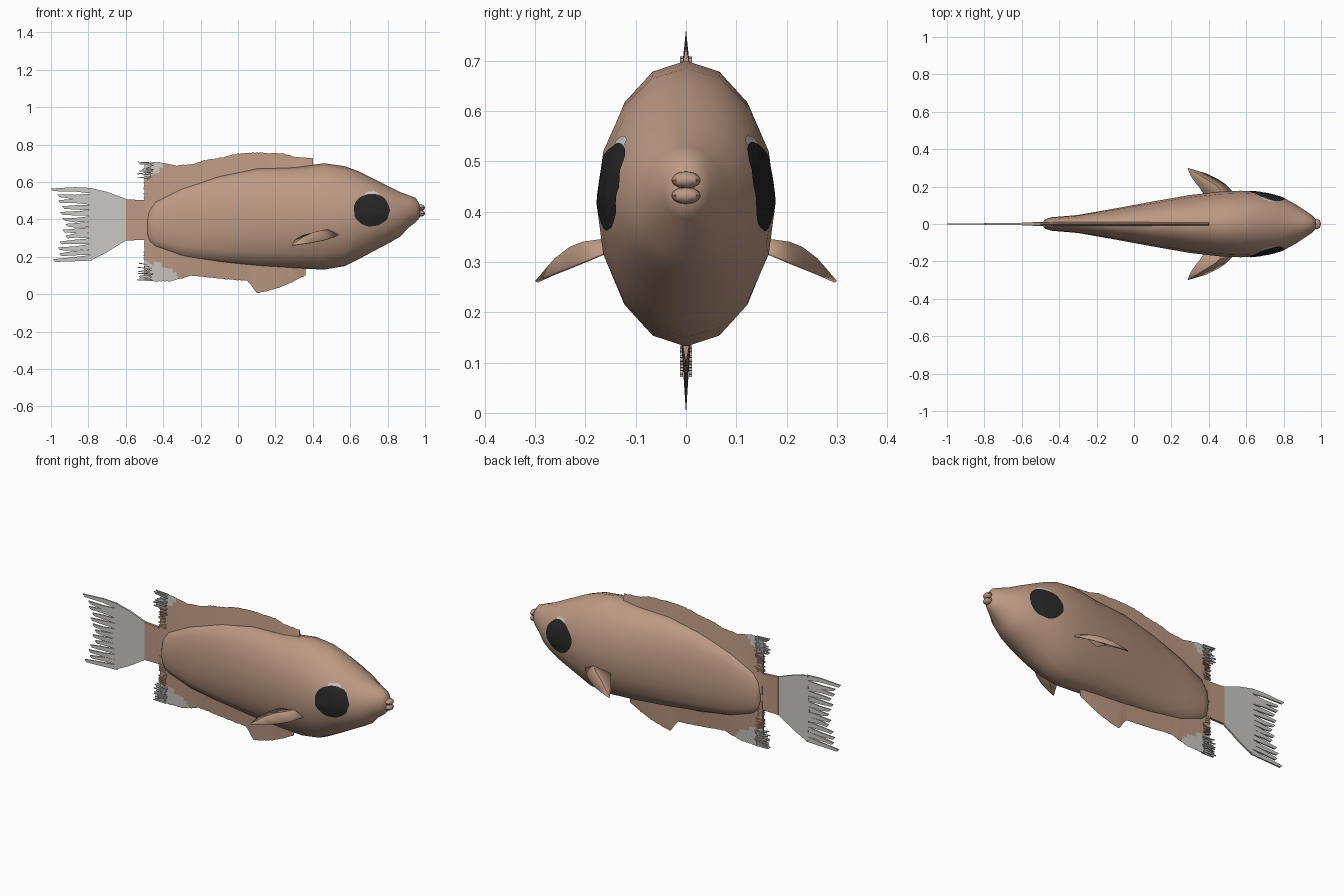
import bpy, bmesh, math, random
from mathutils import Vector
from mathutils.bvhtree import BVHTree

random.seed(4)
if "Cube" in bpy.data.objects:
    bpy.data.objects.remove(bpy.data.objects["Cube"])


def material(name, color):
    mat = bpy.data.materials.new(name)
    mat.use_nodes = True
    mat.diffuse_color = (*color, 1)
    mat.node_tree.nodes["Principled BSDF"].inputs["Base Color"].default_value = (*color, 1)
    return mat


SKIN = material("tan skin", (0.51, 0.32, 0.23))
GREY = material("pale grey fin", (0.59, 0.58, 0.56))
DARK = material("black eye", (0.02, 0.02, 0.02))
SHINE = material("eye shine", (0.62, 0.61, 0.6))


def finish(name, bm, mats, smooth=None):
    """Turn a bmesh into an object, with optional smoothing angle."""
    bmesh.ops.recalc_face_normals(bm, faces=bm.faces)
    mesh = bpy.data.meshes.new(name)
    bm.to_mesh(mesh)
    bm.free()
    for mat in mats:
        mesh.materials.append(mat)
    obj = bpy.data.objects.new(name, mesh)
    bpy.context.collection.objects.link(obj)
    if smooth:
        bpy.ops.object.select_all(action="DESELECT")
        obj.select_set(True)
        bpy.context.view_layer.objects.active = obj
        bpy.ops.object.shade_smooth_by_angle(angle=math.radians(smooth))
    return obj


def lerp_table(table, x, col):
    """Read one column of a table sorted by its first column."""
    if x <= table[0][0]:
        return table[0][col]
    for a, b in zip(table, table[1:]):
        if x <= b[0]:
            return a[col] + (b[col] - a[col]) * (x - a[0]) / (b[0] - a[0])
    return table[-1][col]


def bridge(bm, rows, closed=False):
    """Skin neighbouring rows of vertices with quads."""
    for a, b in zip(rows, rows[1:]):
        n = len(a)
        for i in range(n if closed else n - 1):
            j = (i + 1) % n
            bm.faces.new((a[i], a[j], b[j], b[i]))


# Body: 16-sided rings; x, bottom, top, half width
BODY = [(-.485, .31, .41, .014), (-.475, .28, .45, .026), (-.44, .25, .50, .036),
        (-.3, .2, .57, .048), (-.1, .17, .635, .083), (.1, .15, .675, .12),
        (.3, .138, .68, .155), (.46, .132, .70, .173), (.57, .15, .685, .178),
        (.65, .19, .655, .173), (.73, .233, .615, .16), (.81, .275, .575, .135),
        (.87, .31, .545, .102), (.91, .355, .53, .075), (.95, .385, .515, .048),
        (.972, .41, .48, .026)]
bm = bmesh.new()
rings = []
for x, low, high, wide in BODY:
    ring = []
    for i in range(16):
        a = i * math.tau / 16
        ring.append(bm.verts.new((x, wide * math.sin(a),
                                  (low + high) / 2 + (high - low) / 2 * math.cos(a))))
    rings.append(ring)
bridge(bm, rings, closed=True)
bm.faces.new(rings[0])
bm.faces.new(rings[-1])
bmesh.ops.recalc_face_normals(bm, faces=bm.faces)
surface = BVHTree.FromBMesh(bm)
finish("body", bm, [SKIN], 60)


# Eyes: discs laid onto the body surface
def skin_disc(name, side, cx, cz, rx, rz, mat, lift, wobble):
    bm = bmesh.new()

    def on_skin(x, z):
        hit = surface.ray_cast(Vector((x, side, z)), Vector((0, -side, 0)))[0]
        return bm.verts.new((x, hit.y + side * lift, z))

    steps = 32
    rim = [1 + random.uniform(-wobble, wobble) for _ in range(steps)]
    rows = []
    for r in (.25, .5, .75, 1):
        rows.append([on_skin(cx + rx * r * rim[i] * math.cos(i * math.tau / steps),
                             cz + rz * r * rim[i] * math.sin(i * math.tau / steps))
                     for i in range(steps)])
    bridge(bm, rows, closed=True)
    bm.faces.new(rows[0])
    finish(name, bm, [mat], 60)


for side, label in ((1, "left"), (-1, "right")):
    skin_disc(label + "_eye", side, .715, .45, .096, .088, DARK, .004, .025)
    skin_disc(label + "_eye_shine", side, .715, .537, .036, .014, SHINE, .003, .06)

# Lips: two small low-poly lobes
for label, z in (("upper_lip", .463), ("lower_lip", .432)):
    bm = bmesh.new()
    bmesh.ops.create_uvsphere(bm, u_segments=8, v_segments=6, radius=1)
    for v in bm.verts:
        v.co = Vector((.978 + v.co.x * .022, v.co.y * .029, z + v.co.z * .017))
    finish(label, bm, [SKIN], 40)


# Median fins: wedges that thin out towards a ragged edge
def wedge_fin(name, edge, body_col, inset, corner, rx, rz):
    bm = bmesh.new()
    rows = []
    count = round((edge[-1][0] - edge[0][0]) / .01)
    for i in range(count + 1):
        x = edge[0][0] + (edge[-1][0] - edge[0][0]) * i / count
        tip = lerp_table(edge, x, 1) + random.uniform(-.002, .002)
        root = lerp_table(BODY, x, body_col) + inset
        loop = []
        for side in (1, -1):
            for k in range(9):
                t = k / 8 if side == 1 else 1 - k / 8
                loop.append(bm.verts.new((x, side * .0115 * (1 - t) + side * .0005,
                                          root + (tip - root) * t)))
        rows.append(loop)
    bridge(bm, rows, closed=True)
    bm.faces.new(rows[0])
    bm.faces.new(rows[-1])
    # Bleached rear corner
    for f in bm.faces:
        c = f.calc_center_median()
        if ((c.x - corner[0]) / rx) ** 2 + ((c.z - corner[1]) / rz) ** 2 < 1:
            f.material_index = 1
    finish(name, bm, [SKIN, GREY])


DORSAL = [(-.5, .70), (-.43, .708), (-.4, .70), (-.33, .688), (-.24, .695), (-.18, .715),
          (-.1, .728), (0, .752), (.1, .757), (.24, .753), (.3, .735), (.4, .727)]
VENTRAL = [(-.5, .085), (-.45, .068), (-.36, .07), (-.3, .085), (-.25, .1), (-.12, .085),
           (.05, .072), (.07, .05), (.1, .005), (.2, .028), (.27, .055), (.36, .1)]
wedge_fin("dorsal_fin", DORSAL, 2, -.03, (-.5, .72), .1, .1)
wedge_fin("ventral_fin", VENTRAL, 1, .03, (-.5, .06), .19, .11)


# Flat plates from a side outline
def add_plate(bm, outline, thick, y=0):
    front = [bm.verts.new((x, y - thick, z)) for x, z in outline]
    back = [bm.verts.new((x, y + thick, z)) for x, z in outline]
    bridge(bm, [front, back], closed=True)
    bm.faces.new(front)
    bm.faces.new(back)


# Tail stem
bm = bmesh.new()
add_plate(bm, [(-.6, .288), (-.6, .508), (-.46, .5), (-.46, .29)], .007)
finish("tail_stem", bm, [SKIN])

# Tail fin: solid web, then frayed rays
bm = bmesh.new()
add_plate(bm, [(-.595, .29), (-.7, .225), (-.79, .18), (-.8, .36), (-.79, .568),
               (-.7, .547), (-.595, .508)], .005)
RAYS = 13
for i in range(RAYS):
    t = (i + .5) / RAYS
    root = .18 + .388 * t
    tip = .165 + .41 * t
    end = -.925 - .06 * abs(2 * t - 1) ** 2 + random.uniform(-.015, .02)
    half = .388 / RAYS / 2
    bend = random.uniform(-.006, .006)
    add_plate(bm, [(-.78, root - half), (-.87, (root + tip) / 2 - half * .85 + bend),
                   (end, tip - half * .55), (end - .012, tip + half * .4),
                   (-.87, (root + tip) / 2 + half * .7 + bend), (-.78, root + half)],
              .004)
finish("tail_fin", bm, [GREY])

# Frayed strip where the median fins end
for label, low, high, mat, count in (("upper_fray", .62, .705, GREY, 12),
                                     ("upper_strip", .5, .62, SKIN, 10),
                                     ("lower_strip", .17, .29, SKIN, 10),
                                     ("lower_fray", .07, .16, GREY, 14)):
    bm = bmesh.new()
    reach = .038 if mat == GREY else .005
    for i in range(count):
        z = low + (high - low) * (i + .5) / count
        start = random.uniform(-.47, -.452)
        stop = -.5 - random.uniform(0, reach)
        drop = random.uniform(-.012, .012)
        for y in (-.009, .009):
            add_plate(bm, [(start, z - .002), (stop, z + drop - .003),
                           (stop - .003, z + drop + .002), (start, z + .003)], .003, y)
    finish(label, bm, [mat])

# Pectoral fins: cupped leaves; leading edge, crown and trailing edge
LEAD = [(.54, .16, .318), (.49, .21, .297), (.45, .237, .286), (.39, .267, .274), (.29, .297, .26)]
CROWN = [(.49, .155, .345), (.44, .205, .338), (.40, .23, .328), (.35, .26, .305), (.29, .297, .262)]
TRAIL = [(.38, .15, .322), (.35, .195, .315), (.33, .22, .306), (.305, .255, .288), (.288, .295, .262)]
for side, label in ((1, "left"), (-1, "right")):
    bm = bmesh.new()
    rows = [[bm.verts.new((x, y * side, z)) for x, y, z in edge] for edge in (LEAD, CROWN, TRAIL)]
    bridge(bm, rows)
    fin = finish(label + "_pectoral_fin", bm, [SKIN], 50)
    solid = fin.modifiers.new("thickness", "SOLIDIFY")
    solid.thickness = .005
    solid.offset = 0
